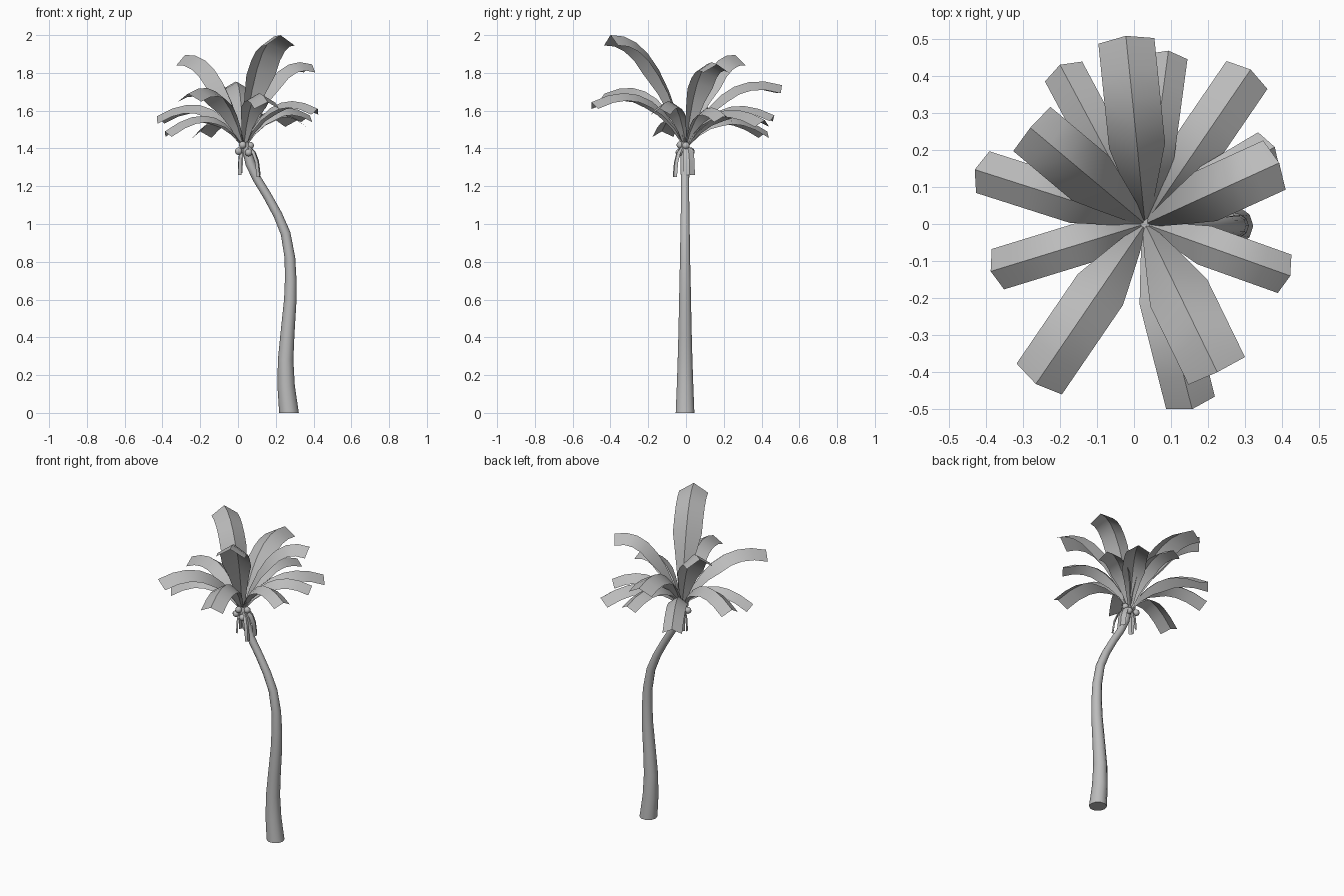
import bpy, bmesh, math
from mathutils import Vector

cube = bpy.data.objects.get("Cube")
if cube:
    bpy.data.objects.remove(cube, do_unlink=True)

grey = bpy.data.materials.new("plain grey")
grey.use_nodes = True
grey.diffuse_color = (0.5, 0.5, 0.5, 1)
grey.node_tree.nodes["Principled BSDF"].inputs["Base Color"].default_value = grey.diffuse_color

CROWN = Vector((0.03, 0, 1.41))


def finish(bm, name, angle):
    mesh = bpy.data.meshes.new(name)
    bm.to_mesh(mesh)
    bm.free()
    mesh.materials.append(grey)
    obj = bpy.data.objects.new(name, mesh)
    bpy.context.collection.objects.link(obj)
    bpy.ops.object.select_all(action='DESELECT')
    bpy.context.view_layer.objects.active = obj
    obj.select_set(True)
    bpy.ops.object.shade_smooth_by_angle(angle=math.radians(angle))
    return obj


def tube(name, path, sides):
    """Round tube through (x, z, radius) stations in the XZ plane."""
    bm = bmesh.new()
    rings = []
    for i, (x, z, r) in enumerate(path):
        a, b = path[max(i - 1, 0)], path[min(i + 1, len(path) - 1)]
        t = Vector((b[0] - a[0], 0, b[1] - a[1])).normalized()
        if i == 0:
            t = Vector((0, 0, 1))
        u, v = Vector((t.z, 0, -t.x)), Vector((0, 1, 0))
        angles = [math.tau * k / sides for k in range(sides)]
        rings.append([bm.verts.new(Vector((x, -0.005, z)) + r * (u * math.cos(q) + v * math.sin(q)))
                      for q in angles])
    for lo, hi in zip(rings, rings[1:]):
        for k in range(sides):
            n = (k + 1) % sides
            bm.faces.new((lo[k], lo[n], hi[n], hi[k]))
    bm.faces.new(rings[0][::-1])
    bm.faces.new(rings[-1])
    return finish(bm, name, 50)


def frond(name, tip, lift, width, droop, reach=0.36, steps=7):
    """Arched strip with a raised central ridge, narrow at the stalk."""
    bm = bmesh.new()
    tip = Vector(tip)
    bend = CROWN.lerp(tip, reach)
    bend.z = lift
    out = Vector((tip.x - CROWN.x, tip.y - CROWN.y, 0)).normalized()
    side = Vector((-out.y, out.x, 0))
    rows = []
    for i in range(steps + 1):
        t = i / steps
        p = CROWN * (1 - t) ** 2 + bend * 2 * t * (1 - t) + tip * t * t
        tangent = ((bend - CROWN) * (1 - t) + (tip - bend) * t).normalized()
        up = tangent.cross(side)
        s = min(1, 0.15 + 2.0 * t)
        rows.append([bm.verts.new(p + k * side * width * s - abs(k) * up * droop * s)
                     for k in (-1, 0, 1)])
    for a, b in zip(rows, rows[1:]):
        for k in range(2):
            bm.faces.new((a[k], b[k], b[k + 1], a[k + 1]))
    return finish(bm, name, 35)


# Leaning trunk
tube("trunk", [(0.27, 0, 0.052), (0.255, 0.14, 0.046), (0.252, 0.28, 0.041), (0.262, 0.42, 0.037),
               (0.277, 0.6, 0.033), (0.279, 0.7, 0.031), (0.275, 0.82, 0.028), (0.252, 0.95, 0.026),
               (0.21, 1.05, 0.024), (0.155, 1.15, 0.023), (0.1, 1.24, 0.023), (0.065, 1.32, 0.026),
               (0.035, 1.43, 0.02)], 10)

# Crown fronds: ridge tip, arch height, half width, edge droop
fronds = {
    "front_tall": ((0.225, -0.4, 2.0), 2.02, 0.085, 0.055),
    "front_low": ((0.157, -0.5, 1.645), 1.81, 0.068, 0.04),
    "front_right": ((-0.265, -0.432, 1.69), 1.82, 0.074, 0.045),
    "right_front": ((-0.387, -0.128, 1.49), 1.69, 0.057, 0.035),
    "right_back": ((-0.43, 0.147, 1.57), 1.75, 0.059, 0.045),
    "back_right_tall": ((-0.28, 0.26, 1.895), 1.92, 0.078, 0.055),
    "back_right_low": ((-0.2, 0.43, 1.49), 1.68, 0.057, 0.04),
    "back": ((-0.022, 0.508, 1.735), 1.84, 0.076, 0.045),
    "back_low": ((0.093, 0.468, 1.575), 1.73, 0.054, 0.035),
    "back_left": ((0.315, 0.417, 1.55), 1.71, 0.067, 0.04),
    "left_back_low": ((0.38, 0.208, 1.575), 1.71, 0.057, 0.04),
    "left_back_tall": ((0.392, 0.165, 1.845), 1.93, 0.073, 0.045),
    "left_front": ((0.422, -0.14, 1.61), 1.75, 0.055, 0.035),
}
for name, (tip, lift, width, droop) in fronds.items():
    frond("frond_" + name, tip, lift, width, droop)

# Small withered fronds hanging around the neck
hanging = [((0.0, -0.02, 1.26), 0.016), ((0.115, -0.065, 1.25), 0.014),
           ((0.005, 0.03, 1.27), 0.016), ((0.12, 0.02, 1.26), 0.03)]
for i, (tip, width) in enumerate(hanging):
    frond("hanging_frond_%d" % (i + 1), tip, 1.43, width, 0.01, 0.9, 4)

# Cluster of round fruit
for i, place in enumerate([(0.025, -0.03, 1.418), (0.003, -0.025, 1.385), (0.056, -0.035, 1.378),
                           (0.005, 0.025, 1.385), (0.058, 0.025, 1.38), (0.065, 0.0, 1.415)]):
    bm = bmesh.new()
    bmesh.ops.create_uvsphere(bm, u_segments=10, v_segments=7, radius=0.02)
    finish(bm, "fruit_%d" % (i + 1), 60).location = place
